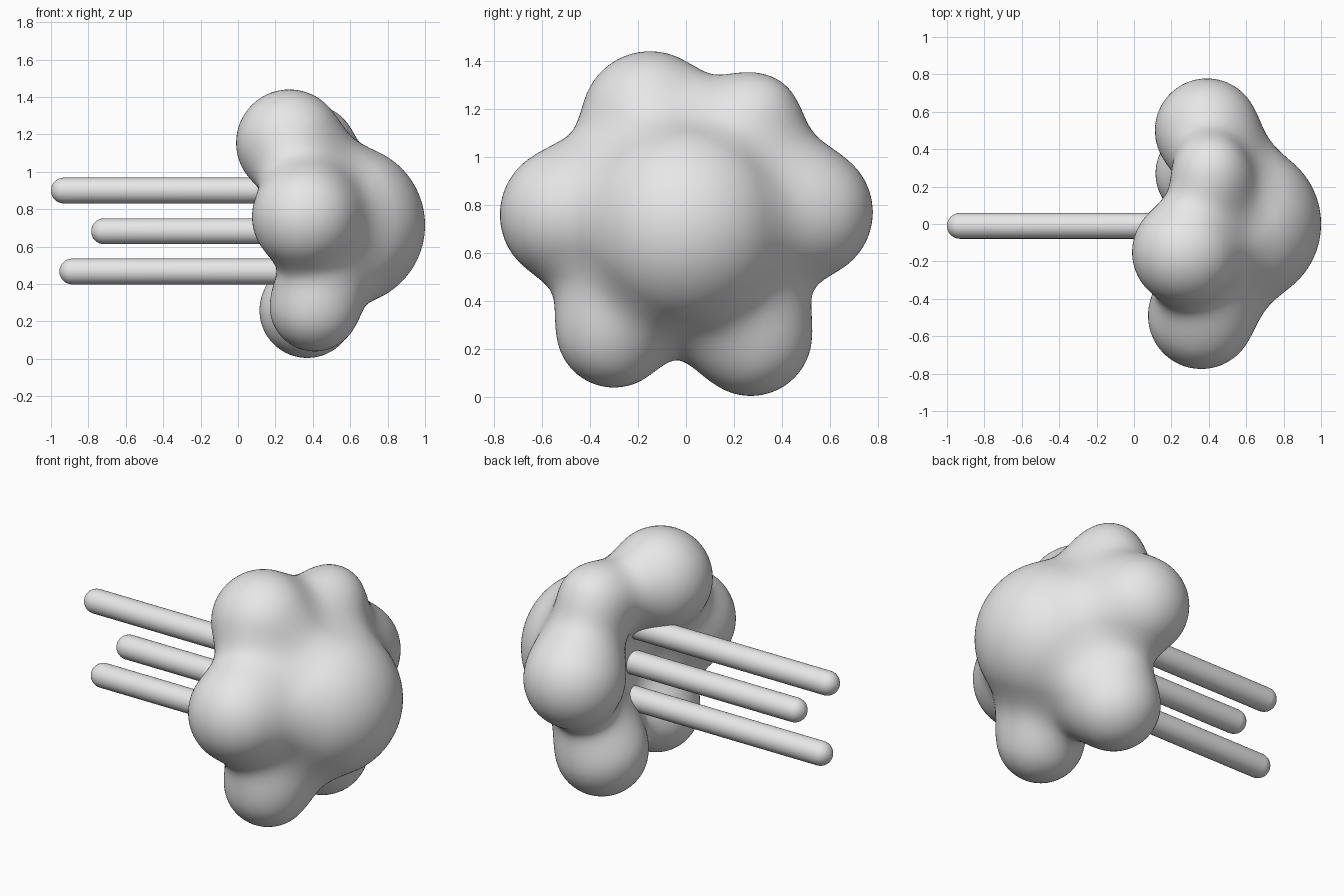
import bpy, bmesh, math
from mathutils import Vector, Matrix

if "Cube" in bpy.data.objects:
    bpy.data.objects.remove(bpy.data.objects["Cube"])

grey = bpy.data.materials.new("light_grey")
grey.diffuse_color = (0.8, 0.8, 0.8, 1)
grey.use_nodes = True
grey.node_tree.nodes["Principled BSDF"].inputs["Base Color"].default_value = grey.diffuse_color

# Puffs of the cloud: centre and radius
CORE, CORE_R, BACK = Vector((0.57, 0, 0.715)), 0.43, 0.5
PUFFS = [(Vector(c), r) for c, r in [
    ((0.275, -0.15, 1.155), 0.285),   # top
    ((0.41, 0.28, 1.15), 0.20),       # small top
    ((0.39, 0.50, 0.77), 0.278),      # rear side
    ((0.36, -0.49, 0.76), 0.285),     # front side
    ((0.41, -0.30, 0.28), 0.24),      # lower front
    ((0.37, 0.27, 0.26), 0.255),      # lower rear
]]
BLEND = 0.22


def flat(v):
    """Core is a ball whose back half is flattened."""
    return Vector((v.x / BACK if v.x < 0 else v.x, v.y, v.z))


def field(p):
    """Distance to the softly blended cloud surface."""
    d = p - CORE
    q = flat(d)
    ln = max(q.length, 1e-6)
    g = Vector((q.x / BACK if d.x < 0 else q.x, q.y, q.z)).length / ln
    a = (ln - CORE_R) / max(g, 1e-6)
    for c, r in PUFFS:
        b = (p - c).length - r
        h = max(BLEND - abs(a - b), 0) / BLEND
        a = min(a, b) - h * h * BLEND / 4
    return a


def add_object(name, bm):
    me = bpy.data.meshes.new(name)
    bm.to_mesh(me)
    bm.free()
    me.materials.append(grey)
    ob = bpy.data.objects.new(name, me)
    bpy.context.collection.objects.link(ob)
    return ob


# Cloud: overlapping balls, fused, then drawn onto the blended surface
bm = bmesh.new()
core = bmesh.ops.create_icosphere(bm, subdivisions=4, radius=CORE_R + 0.03)
for v in core["verts"]:
    if v.co.x < 0:
        v.co.x *= BACK
    v.co += CORE
for c, r in PUFFS:
    bmesh.ops.create_icosphere(bm, subdivisions=4, radius=r + 0.03,
                               matrix=Matrix.Translation(c))
cloud = add_object("cloud", bm)
mod = cloud.modifiers.new("fuse", 'REMESH')
mod.mode = 'VOXEL'
mod.voxel_size = 0.026
bpy.context.view_layer.objects.active = cloud
cloud.select_set(True)
bpy.ops.object.modifier_apply(modifier="fuse")

bm = bmesh.new()
bm.from_mesh(cloud.data)
E = 0.002
AX = [Vector((E, 0, 0)), Vector((0, E, 0)), Vector((0, 0, E))]
for step in range(5):
    if step < 4:
        bmesh.ops.smooth_vert(bm, verts=bm.verts, factor=0.5,
                              use_axis_x=True, use_axis_y=True, use_axis_z=True)
    for v in bm.verts:
        f = field(v.co)
        g = Vector([(field(v.co + a) - f) / E for a in AX])
        v.co -= g * max(-0.06, min(0.06, f)) / max(g.length_squared, 0.3)
for f in bm.faces:
    f.smooth = True
bm.to_mesh(cloud.data)
bm.free()
cloud.data.materials.clear()
cloud.data.materials.append(grey)


# Wind streaks: rods with rounded tips running into the cloud
def streak(name, tip, z, r=0.069, inner=0.42, sides=32):
    bm = bmesh.new()
    rings = [(tip + r * (1 - math.cos(t)), r * math.sin(t))
             for t in [math.pi / 2 * i / 8 for i in range(1, 9)]]
    rings.append((inner, r))
    loops = [[bm.verts.new((x, -0.01 + rr * math.cos(2 * math.pi * k / sides),
                            z + rr * math.sin(2 * math.pi * k / sides)))
              for k in range(sides)] for x, rr in rings]
    bm.faces.new(loops[0])
    bm.faces.new(loops[-1])
    for a, b in zip(loops, loops[1:]):
        for k in range(sides):
            n = (k + 1) % sides
            bm.faces.new((a[k], a[n], b[n], b[k]))
    bmesh.ops.recalc_face_normals(bm, faces=bm.faces)
    for f in bm.faces:
        f.smooth = len(f.verts) == 4
    return add_object(name, bm)


streak("upper_streak", -1.0, 0.9)
streak("middle_streak", -0.785, 0.682)
streak("lower_streak", -0.955, 0.467)
